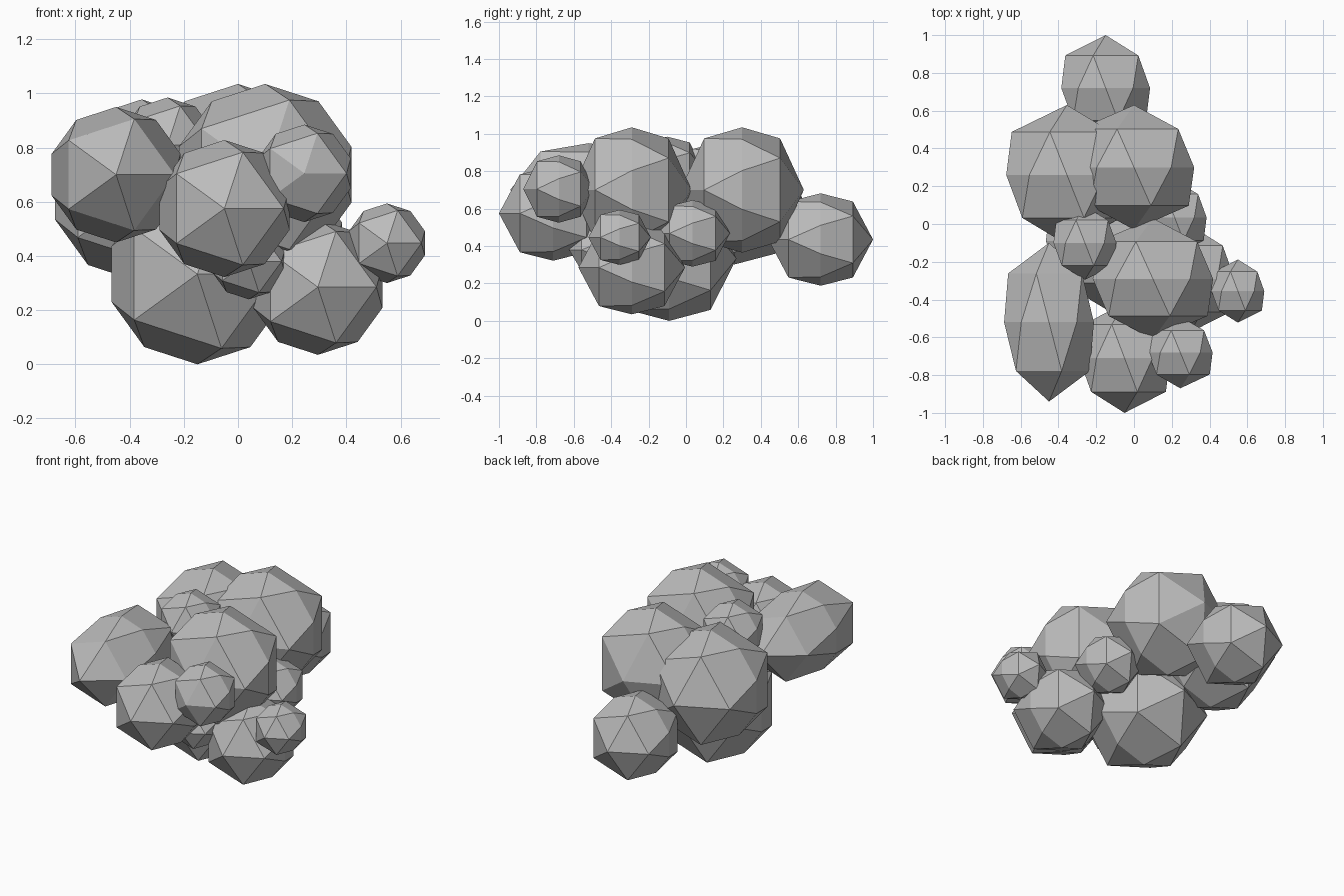
import bpy
import bmesh
from math import cos, sin, radians

if "Cube" in bpy.data.objects:
    bpy.data.objects.remove(bpy.data.objects["Cube"], do_unlink=True)

# Single grey stone colour
stone = bpy.data.materials.new("stone_grey")
stone.use_nodes = True
grey = (0.5, 0.5, 0.5, 1)
stone.diffuse_color = grey
stone.node_tree.nodes["Principled BSDF"].inputs["Base Color"].default_value = grey


def boulder(name, centre, radius, reach):
    """Faceted ball: two five-sided caps along y on a ten-sided waist."""
    bm = bmesh.new()

    def vert(angle, spread, y):
        a = radians(angle)
        return bm.verts.new((radius * spread * cos(a), reach * y, radius * spread * sin(a)))

    waist = [vert(18 + 36 * i, 1, 0) for i in range(10)]
    for side, turn in ((-1, 0), (1, 1)):
        pole = vert(0, 0, side)
        ring = [vert(72 * i + 36 * turn, 0.865, 0.615 * side) for i in range(5)]
        for i in range(5):
            here, after = ring[i], ring[(i + 1) % 5]
            k = 2 * i + turn
            before_w, next_w, far_w = (waist[(k + d) % 10] for d in (-1, 0, 1))
            bm.faces.new((pole, here, after))
            bm.faces.new((here, before_w, next_w))
            bm.faces.new((here, next_w, far_w, after))
    bmesh.ops.recalc_face_normals(bm, faces=bm.faces)
    mesh = bpy.data.meshes.new(name)
    bm.to_mesh(mesh)
    bm.free()
    mesh.materials.append(stone)
    obj = bpy.data.objects.new(name, mesh)
    obj.location = centre
    bpy.context.collection.objects.link(obj)


# Large upper boulders
boulder("upper_front_boulder", (0.10, -0.29, 0.70), 0.335, 0.32)
boulder("upper_back_boulder", (0.0, 0.30, 0.70), 0.335, 0.33)
boulder("back_right_boulder", (-0.355, 0.26, 0.64), 0.338, 0.37)
boulder("long_front_right_boulder", (-0.45, -0.52, 0.70), 0.25, 0.42)

# Base boulders
boulder("base_boulder", (-0.15, -0.09, 0.333), 0.333, 0.36)
boulder("base_left_boulder", (0.295, -0.29, 0.285), 0.25, 0.285)

# End boulders
boulder("front_boulder", (-0.05, -0.71, 0.575), 0.253, 0.29)
boulder("rear_boulder", (-0.15, 0.72, 0.435), 0.247, 0.28)

# Small filler boulders
boulder("top_small_boulder", (-0.26, -0.10, 0.81), 0.175, 0.195)
boulder("front_small_boulder", (0.245, -0.68, 0.705), 0.18, 0.19)
boulder("side_small_boulder", (0.55, -0.355, 0.447), 0.147, 0.167)
boulder("left_small_boulder", (0.215, 0.035, 0.468), 0.178, 0.2)
boulder("low_small_boulder", (0.04, -0.45, 0.38), 0.14, 0.175)
